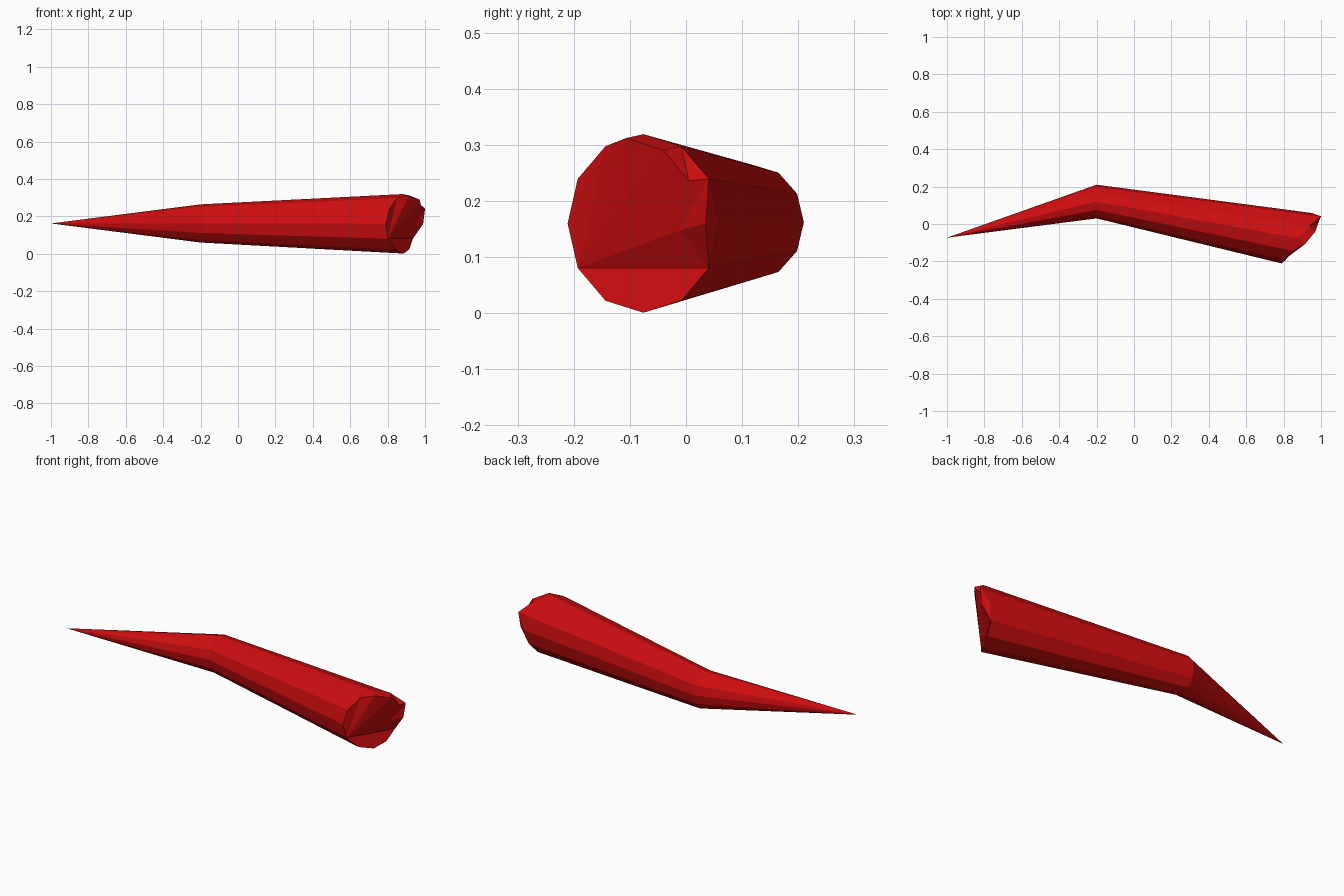
import bpy, bmesh, math

if "Cube" in bpy.data.objects:
    bpy.data.objects.remove(bpy.data.objects["Cube"], do_unlink=True)

SIDES = 12

red = bpy.data.materials.new("horn_red")
red.use_nodes = True
colour = (0.62, 0.004, 0.005, 1)
red.diffuse_color = colour
red.node_tree.nodes["Principled BSDF"].inputs["Base Color"].default_value = colour

bm = bmesh.new()


def ring(xs, cy, cz, ry, rz):
    """Elliptical ring facing x, with one x position for each side."""
    verts = []
    for i, x in enumerate(xs):
        a = math.tau * i / SIDES
        verts.append(bm.verts.new((x, cy + ry * math.cos(a), cz + rz * math.sin(a))))
    return verts


def skin(*faces):
    for face in faces:
        bm.faces.new(face)


# Tapered body: tip, bend and slanted broken end
tip = bm.verts.new((-1, -0.073, 0.162))
bend = ring([-0.2] * SIDES, 0.12, 0.162, 0.09, 0.102)
end = ring([0.95, 1.0, 0.94, 0.88, 0.85, 0.81, 0.79, 0.80, 0.84, 0.885, 0.915, 0.935],
           -0.076, 0.16, 0.135, 0.159)
for i in range(SIDES):
    j = (i + 1) % SIDES
    skin((tip, bend[i], bend[j]), (bend[i], end[i], end[j], bend[j]))

# Chipped points along the broken rim
chip_side = bm.verts.new((0.99, 0.035, 0.16))
chip_edge = bm.verts.new((0.985, 0.005, 0.236))
chip_upper = bm.verts.new((0.97, -0.04, 0.29))
chip_top = bm.verts.new((0.915, -0.107, 0.312))
notch = bm.verts.new((0.945, -0.013, 0.147))

# Bevelled strips between the outer ring and the chips
skin((end[0], end[1], chip_side), (end[0], chip_side, end[11]),
     (end[1], end[2], chip_edge), (end[2], chip_upper, chip_edge),
     (end[2], end[3], chip_upper), (end[3], chip_top, chip_upper),
     (end[3], end[4], chip_top))

# Broken end surface
skin(end[7:12], (end[4], end[5], end[6], end[7]),
     (end[7], end[11], notch), (end[7], notch, chip_upper),
     (end[7], chip_upper, chip_top), (end[7], chip_top, end[4]),
     (notch, chip_edge, chip_upper), (notch, end[1], chip_edge),
     (notch, chip_side, end[1]), (notch, end[11], chip_side))

bmesh.ops.recalc_face_normals(bm, faces=bm.faces)
mesh = bpy.data.meshes.new("horn")
bm.to_mesh(mesh)
bm.free()
mesh.materials.append(red)
horn = bpy.data.objects.new("horn", mesh)
bpy.context.collection.objects.link(horn)
